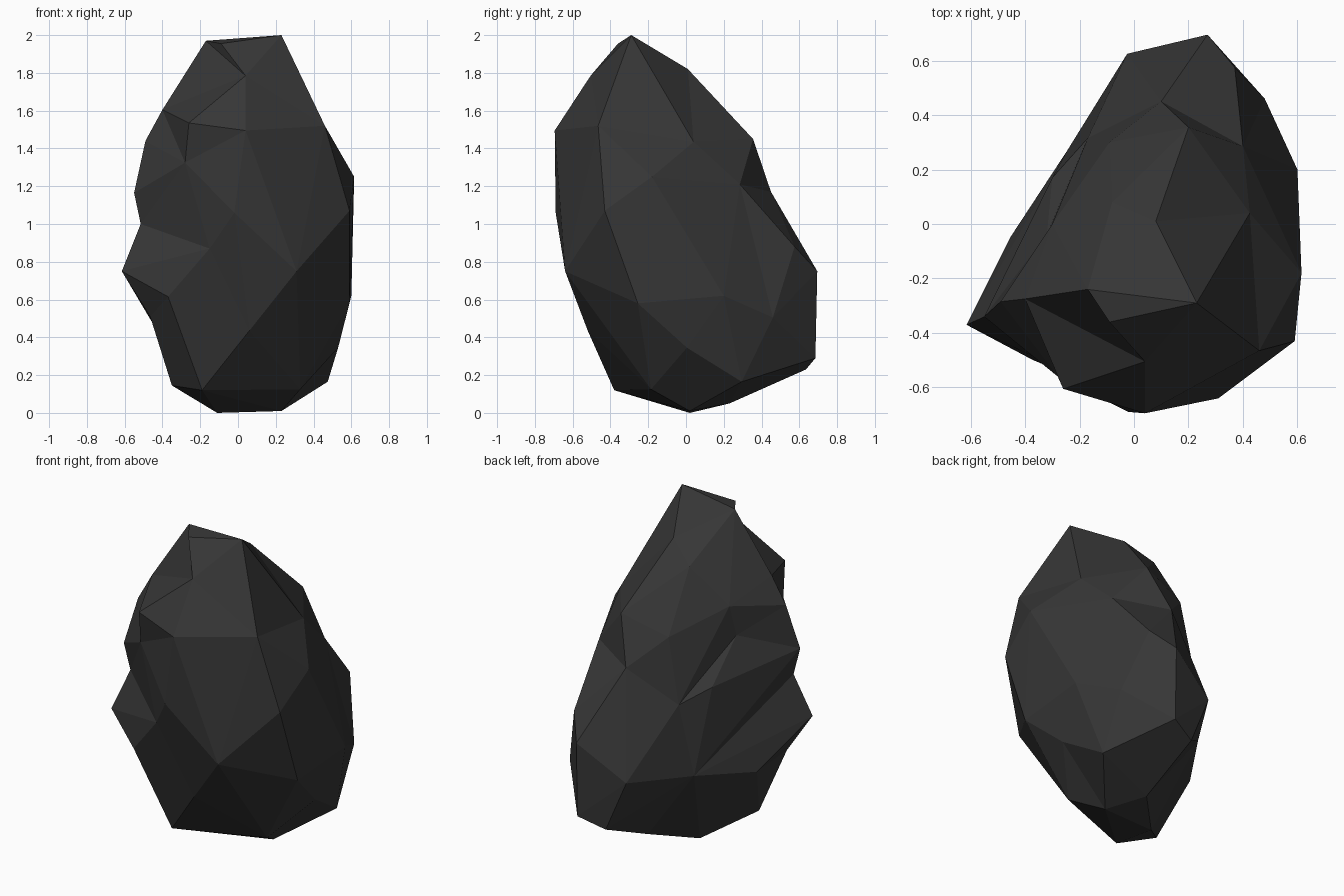
import bpy, bmesh
from mathutils import Vector

# Corner points of the boulder, bottom to top
CORNERS = [
    # underside (0-7)
    (0.23, 0.02, 0.01), (-0.11, 0.02, 0.0), (0.1, 0.23, 0.05), (-0.19, -0.38, 0.12),
    (0.33, -0.185, 0.125), (-0.35, -0.22, 0.145), (0.475, 0.295, 0.165), (0.11, 0.635, 0.23),
    # lower flanks (8-18)
    (0.27, 0.685, 0.29), (0.53, 0.005, 0.345), (0.06, -0.52, 0.435), (-0.455, -0.05, 0.48),
    (0.48, 0.46, 0.505), (-0.465, -0.33, 0.51), (-0.245, 0.27, 0.52), (-0.025, 0.625, 0.55),
    (0.59, -0.255, 0.58), (-0.37, -0.5, 0.615), (0.6, 0.2, 0.62),
    # middle, with the notch on the left (19-30)
    (0.31, -0.64, 0.75), (-0.615, -0.37, 0.75), (0.27, 0.695, 0.75), (-0.15, -0.59, 0.87),
    (0.37, 0.575, 0.88), (-0.17, 0.315, 0.96), (-0.515, -0.325, 1.0), (-0.3, 0.17, 1.05),
    (-0.02, -0.69, 1.06), (0.59, -0.43, 1.07), (-0.55, -0.34, 1.165), (0.1, 0.45, 1.17),
    # upper flanks (31-42)
    (0.4, 0.285, 1.21), (0.615, -0.18, 1.25), (-0.32, -0.04, 1.3), (-0.28, -0.56, 1.325),
    (-0.09, 0.3, 1.355), (0.425, 0.04, 1.435), (-0.49, -0.285, 1.44), (0.2, 0.355, 1.45),
    (-0.3, 0.0, 1.49), (0.04, -0.695, 1.495), (0.46, -0.465, 1.52), (-0.26, -0.605, 1.535),
    # crown (43-49)
    (-0.4, -0.275, 1.605), (-0.08, 0.08, 1.71), (0.04, -0.505, 1.785), (0.08, 0.01, 1.82),
    (-0.09, -0.36, 1.955), (-0.17, -0.24, 1.97), (0.23, -0.29, 2.0),
]
DENTS = (22, 31, 34, 43)          # corners that sit in hollows
CREASES = [                       # edges that shape the hollows, as corner pairs
    (25, 22), (20, 22), (17, 22), (22, 10),           # notch at the front left
    (48, 43), (43, 45), (48, 45), (42, 45),           # chipped crown
    (31, 36), (31, 18), (31, 38), (31, 30), (31, 23), (23, 30),  # chip at the back right
    (39, 37), (33, 37), (33, 29), (26, 29), (24, 33), (14, 25), (14, 20),  # back left
]


def inflate(i, p):
    """Push a corner onto a near-sphere around the leaning core, so dents get skinned too."""
    x, y, z = p
    q = Vector(((x - 0.02) / 0.6, (y + 0.1 + 0.2 * (z - 0.95)) / 0.62, (z - 0.95) / 1.05))
    return q.normalized() * (1.02 if i in DENTS else q.length ** 0.12)


def crease(a, b):
    """Turn the edges crossed on the way from a to b until a and b share an edge."""
    n = a.co.cross(b.co)
    ahead = b.co - a.co * (a.co.dot(b.co) / a.co.length_squared)
    for _ in range(6):
        if any(e.other_vert(a) == b for e in a.link_edges):
            return
        for f in a.link_faces:
            p, q = [v for v in f.verts if v != a]
            dp, dq = n.dot(p.co), n.dot(q.co)
            if dp * dq < 0 and (p.co * abs(dq) + q.co * abs(dp)).dot(ahead) > 0:
                edge = next(e for e in f.edges if a not in e.verts)
                if bmesh.utils.edge_rotate(edge, False) is None:
                    return
                break


# Skin the inflated corners, set the creases, then move every corner to its true place
bm = bmesh.new()
verts = [bm.verts.new(inflate(i, p)) for i, p in enumerate(CORNERS)]
bmesh.ops.convex_hull(bm, input=verts)
for i, j in CREASES:
    if verts[i].link_faces and verts[j].link_faces:
        crease(verts[i], verts[j])
for v, p in zip(verts, CORNERS):
    v.co = p
loose = [v for v in verts if not v.link_faces]
if loose:
    bmesh.ops.delete(bm, geom=loose, context='VERTS')
bmesh.ops.recalc_face_normals(bm, faces=list(bm.faces))

mesh = bpy.data.meshes.new("boulder")
bm.to_mesh(mesh)
bm.free()

# One dark stone colour, flat faces
stone = bpy.data.materials.new("dark_stone")
stone.diffuse_color = (0.037, 0.037, 0.037, 1.0)
mesh.materials.append(stone)
boulder = bpy.data.objects.new("boulder", mesh)
bpy.context.collection.objects.link(boulder)
